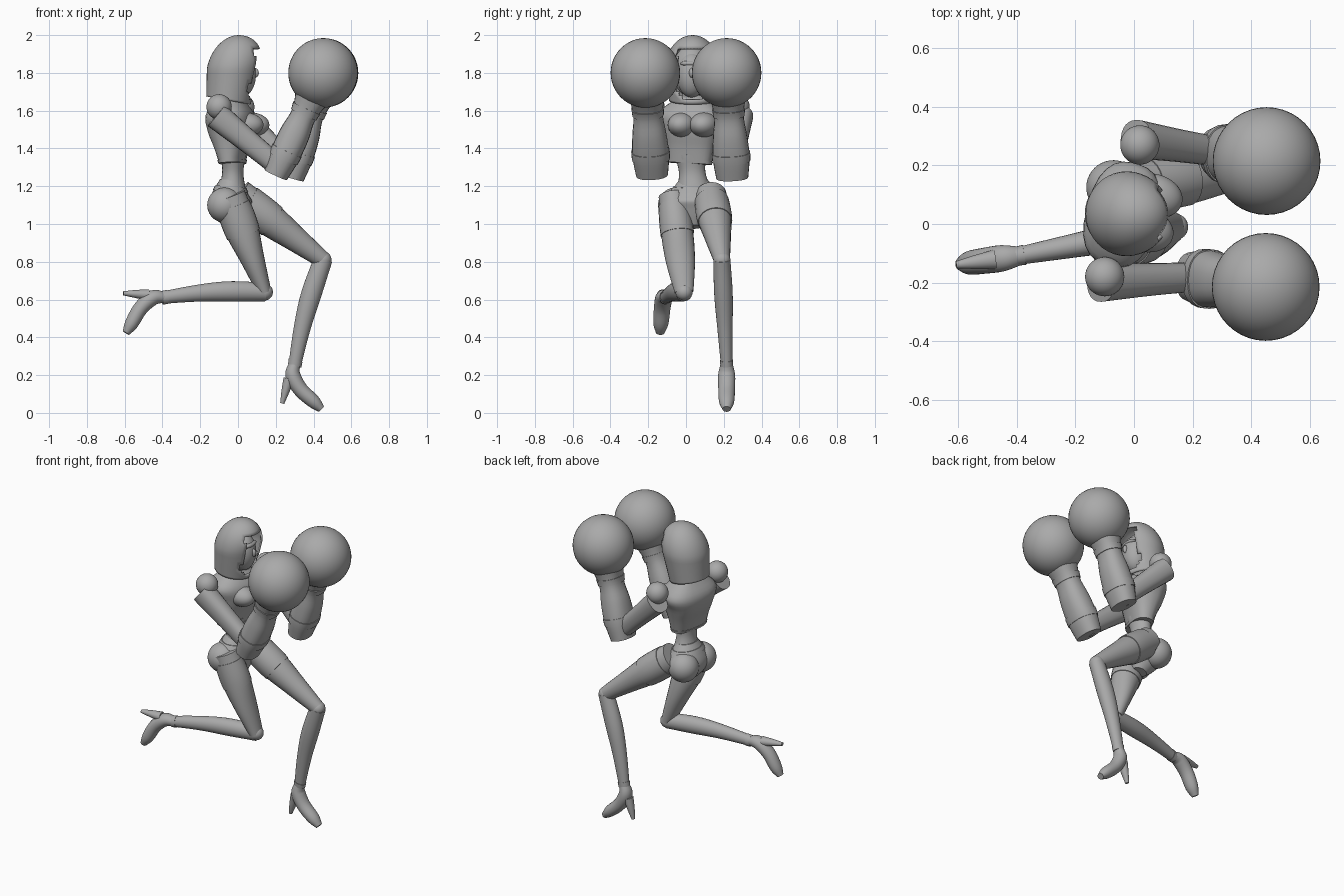
import bpy, bmesh, math
from mathutils import Vector, Matrix

if "Cube" in bpy.data.objects:
    bpy.data.objects.remove(bpy.data.objects["Cube"])

COLOUR = (0.4, 0.4, 0.4, 1)
grey = bpy.data.materials.new("plain_grey")
grey.use_nodes = True
grey.diffuse_color = COLOUR
grey.node_tree.nodes["Principled BSDF"].inputs["Base Color"].default_value = COLOUR

SIDEWAYS = Vector((0, 1, 0))
TWIST = Matrix.Rotation(math.radians(-15), 3, 'Z')     # the chest turns to the right
CHEST_SIDE = TWIST @ SIDEWAYS


def finish(name, bm):
    mesh = bpy.data.meshes.new(name)
    bm.to_mesh(mesh)
    bm.free()
    mesh.materials.append(grey)
    mesh.polygons.foreach_set("use_smooth", [True] * len(mesh.polygons))
    mesh.set_sharp_from_angle(angle=math.radians(40))
    obj = bpy.data.objects.new(name, mesh)
    bpy.context.scene.collection.objects.link(obj)
    return obj


def sample(values, t):
    """Point of a smooth curve through evenly spaced values."""
    ends = [2 * values[0] - values[1], *values, 2 * values[-1] - values[-2]]
    i = min(int(t * (len(values) - 1)), len(values) - 2)
    t = t * (len(values) - 1) - i
    p, q, r, s = ends[i:i + 4]
    return q + (r - p) * (t / 2) + (2 * p - 5 * q + 4 * r - s) * (t * t / 2) \
        + (3 * q - p - 3 * r + s) * (t ** 3 / 2)


def tube(name, path, widths, depths=None, flat=1, side=SIDEWAYS, bow=0, boxy=1,
         span=(0, 1), grow=0, steps=16, segments=24):
    """Loft ellipses along a path; span and grow make a band that hugs the same form."""
    path = [Vector(p) for p in path]
    depths = depths or [w * flat for w in widths]
    bm = bmesh.new()
    rings = []
    for i in range(steps + 1):
        t = span[0] + (span[1] - span[0]) * i / steps
        along = (sample(path, min(1, t + .01)) - sample(path, max(0, t - .01))).normalized()
        across = (side - along * side.dot(along)).normalized()
        back = across.cross(along)
        centre = sample(path, t) + back * bow * math.sin(math.pi * t)
        ring = []
        for k in range(segments):
            angle = math.tau * k / segments
            u, v = (math.copysign(abs(f(angle)) ** boxy, f(angle)) for f in (math.cos, math.sin))
            ring.append(bm.verts.new(centre + across * u * (sample(widths, t) + grow)
                                     + back * v * (sample(depths, t) + grow)))
        rings.append(ring)
    for low, high in zip(rings, rings[1:]):
        for k in range(segments):
            bm.faces.new((low[k - 1], low[k], high[k], high[k - 1]))
    bm.faces.new(rings[0])
    bm.faces.new(rings[-1])
    bmesh.ops.recalc_face_normals(bm, faces=bm.faces)
    return finish(name, bm)


def unit_sphere():
    bm = bmesh.new()
    bmesh.ops.create_uvsphere(bm, u_segments=40, v_segments=24, radius=1)
    return bm


def ball(name, centre, size, turn=None):
    bm = unit_sphere()
    bm.transform(Matrix.Diagonal((*size, 1)) if isinstance(size, tuple) else Matrix.Scale(size, 4))
    if turn:
        bm.transform(turn.to_4x4())
    bm.transform(Matrix.Translation(centre))
    return finish(name, bm)


# Hood: a dome with a straight skirt, open at the face and the neck
def hood_opening(face):
    c = face.calc_center_median()
    return c.z < -.9 or (c.x > .6 and abs(c.y) < .6 and c.z < .65)


bm = unit_sphere()
bmesh.ops.delete(bm, geom=[f for f in bm.faces if hood_opening(f)], context='FACES')
for v in bm.verts:
    if v.co.z < 0:
        fullness = (1 + .15 * v.co.z) / v.co.xy.length
        v.co.x *= fullness
        v.co.y *= fullness
        v.co.z *= 1 + .15 * v.co.x
    elif v.co.x > 0:
        v.co.x *= 1 + .2 * v.co.z          # brow of the hood reaches forward
    v.co.x += .2 * v.co.z                  # skirt hangs back
bm.transform(Matrix.Translation((-.025, .035, 1.82)) @ Matrix.Diagonal((.14, .145, .18, 1)))
hood = finish("hood", bm)
hood.modifiers.new("cloth_thickness", 'SOLIDIFY').thickness = .012

# Head and mask
ball("head", (-.03, .03, 1.81), (.1, .1, .14))
ball("mask", (.015, .03, 1.79), (.08, .08, .12))
ball("mask_nose", (.09, .03, 1.8), (.02, .014, .026))
ball("mask_brow", (.065, .03, 1.85), (.025, .06, .016))
tube("neck", [(-.04, .03, 1.6), (-.02, .03, 1.74)], [.055, .05])

# Chest: broad at the shoulders, narrow at the ribs
chest = dict(path=[(-.03, .015, 1.32), (-.045, .04, 1.66)], side=CHEST_SIDE, boxy=.8,
             widths=[.12, .135, .155, .18, .09], depths=[.06, .085, .115, .12, .07])
tube("ribcage", **chest)
tube("rib_hem", **chest, span=(0, .05), grow=.004, steps=2)
chest_centre = Vector((.052, .038, 1.525))
for tag, sign in (("right", -1), ("left", 1)):
    ball(tag + "_bust", chest_centre + CHEST_SIDE * sign * .06, (.1, .075, .065), TWIST)
tube("collar", [(-.04, .035, 1.64), (-.04, .035, 1.68)], [.085, .065], flat=.9, side=CHEST_SIDE)
tube("waist", [(-.025, .025, 1.37), (-.03, .04, 1.18)], [.085, .07, .09], flat=.8)

# Hips
pelvis = dict(path=[(-.01, .04, .985), (-.04, .04, 1.11), (-.035, .04, 1.235)],
              widths=[.04, .11, .16, .12, .075], depths=[.045, .09, .115, .09, .06])
tube("pelvis", **pelvis)
tube("belt", **pelvis, span=(.75, .85), grow=.005, steps=4)
for tag, sign in (("right", -1), ("left", 1)):
    ball(tag + "_buttock", (-.07, .035 + sign * .09, 1.1), .093)

# Joints of the kneeling right leg and the stepping left leg
HIPS = {"right": (-.045, -.07, 1.15), "left": (0, .13, 1.15)}
KNEES = {"right": (.14, -.01, .64), "left": (.45, .19, .81)}
ANKLES = {"right": (-.4, -.11, .61), "left": (.3, .215, .25)}
THIGH_WIDTHS = {"right": [.075, .085, .078, .05], "left": [.085, .09, .068, .043]}
THIGH_DEPTHS = {"right": [.085, .09, .063, .037], "left": [.09, .09, .068, .045]}
FOOT_TURNS = {"right": Matrix.Rotation(math.radians(8), 3, 'Z') @ Matrix.Rotation(math.radians(78), 3, 'Y'),
              "left": Matrix.Identity(3)}

# One foot, standing on its toe, measured from the ankle
SOLE = [(0, 0, .01), (-.01, 0, -.05), (.03, 0, -.125), (.1, 0, -.19), (.142, 0, -.23)]
SPIKE = [(-.03, 0, -.07), (-.05, 0, -.14), (-.066, 0, -.2)]

for tag in ("right", "left"):
    thigh = dict(path=[HIPS[tag], KNEES[tag]], widths=THIGH_WIDTHS[tag], depths=THIGH_DEPTHS[tag])
    tube(tag + "_thigh", **thigh)
    tube(tag + "_shorts_hem", **thigh, span=(.1, .4), grow=.004)
    ball(tag + "_knee", KNEES[tag], .045)
    shin = dict(path=[KNEES[tag], ANKLES[tag]], widths=[.045, .049, .04, .03], flat=1.1, bow=.015)
    tube(tag + "_shin", **shin)
    tube(tag + "_ankle_cuff", **shin, span=(.95, 1), grow=.003, steps=2)
    turn, ankle = FOOT_TURNS[tag], Vector(ANKLES[tag])
    side = turn @ SIDEWAYS
    for part, line, widths in (("_foot", SOLE, [.032, .045, .044, .04, .022]),
                               ("_heel", SPIKE, [.033, .023, .012])):
        tube(tag + part, [ankle + turn @ Vector(p) for p in line], widths, flat=.9, side=side)

# Arms: shoulder ball, upper arm, long glove and round fist
SHOULDERS = {"right": (-.1, -.18, 1.62), "left": (.02, .27, 1.62)}
ELBOWS = {"right": (.2, -.18, 1.26), "left": (.285, .245, 1.245)}
FISTS = {"right": (.45, -.215, 1.8), "left": (.453, .215, 1.8)}
SLEEVE_DROP = Vector((-.015, 0, -.045))

for tag in ("right", "left"):
    shoulder, elbow, fist = (Vector(j[tag]) for j in (SHOULDERS, ELBOWS, FISTS))
    outward = SIDEWAYS.copy() * math.copysign(.02, shoulder.y)
    ball(tag + "_shoulder", shoulder, .067)
    tube(tag + "_upper_arm", [shoulder + SLEEVE_DROP + outward, elbow - SLEEVE_DROP],
         [.066, .056, .05], flat=1.1, boxy=.85)
    glove = dict(path=[elbow, elbow.lerp(fist, .8)], widths=[.085, .098, .09, .078, .1],
                 depths=[.065, .08, .08, .068, .1], boxy=.85)
    tube(tag + "_glove", **glove)
    tube(tag + "_elbow_band", **glove, span=(.2, .3), grow=.004, steps=4)
    tube(tag + "_wrist_band", **glove, span=(.74, .82), grow=.006, steps=4)
    ball(tag + "_fist", fist, .184)
